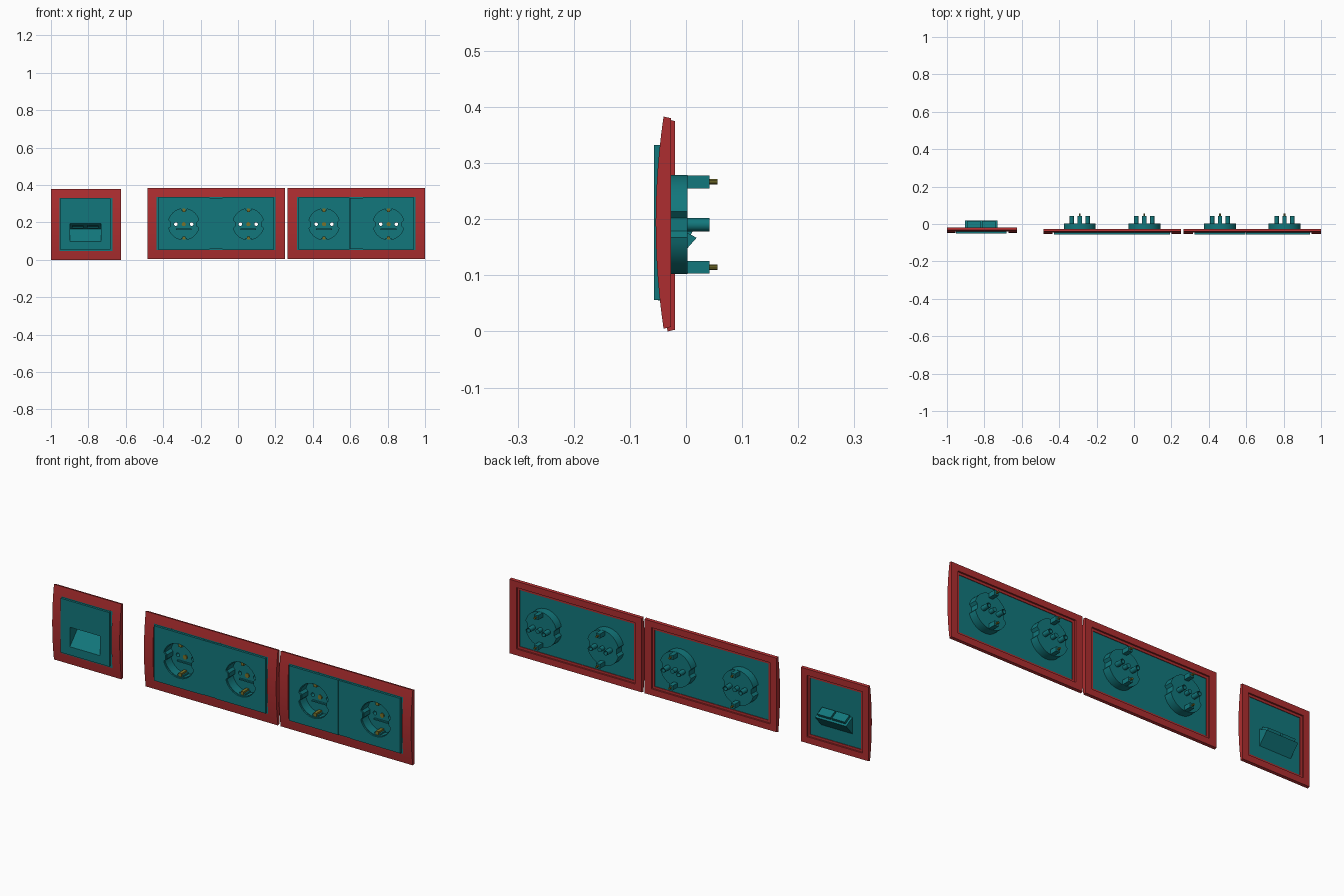
import bpy, bmesh, math
from mathutils import Matrix, Vector

if "Cube" in bpy.data.objects:
    bpy.data.objects.remove(bpy.data.objects["Cube"])


def material(name, rgb):
    m = bpy.data.materials.new(name)
    m.use_nodes = True
    m.diffuse_color = (*rgb, 1)
    m.node_tree.nodes["Principled BSDF"].inputs["Base Color"].default_value = (*rgb, 1)
    return m


RED = material("red frame", (0.42, 0.027, 0.029))
TEAL = material("teal plastic", (0.006, 0.185, 0.2))
BRASS = material("dull brass", (0.19, 0.17, 0.025))
made = []


def prism(name, pts, lo, hi, mat, axis="y"):
    """Extrude an outline: (x, z) along y, or (y, z) along x."""
    bm = bmesh.new()
    place = (lambda a, b, t: (a, t, b)) if axis == "y" else (lambda a, b, t: (t, a, b))
    ends = [[bm.verts.new(place(a, b, t)) for a, b in pts] for t in (lo, hi)]
    n = len(pts)
    for ring in ends:
        bm.faces.new(ring)
    for i in range(n):
        j = (i + 1) % n
        bm.faces.new((ends[0][i], ends[0][j], ends[1][j], ends[1][i]))
    bmesh.ops.recalc_face_normals(bm, faces=bm.faces)
    me = bpy.data.meshes.new(name)
    bm.to_mesh(me)
    bm.free()
    me.materials.append(mat)
    ob = bpy.data.objects.new(name, me)
    bpy.context.collection.objects.link(ob)
    made.append(ob)
    return ob


def rect(cx, cz, hx, hz):
    return [(cx - hx, cz - hz), (cx + hx, cz - hz), (cx + hx, cz + hz), (cx - hx, cz + hz)]


def circle(cx, cz, r, n=20):
    return [(cx + r * math.cos(2 * math.pi * i / n), cz + r * math.sin(2 * math.pi * i / n))
            for i in range(n)]


def cut(ob, *cutters):
    for c in cutters:
        mod = ob.modifiers.new("cut", "BOOLEAN")
        mod.operation, mod.solver, mod.object = "DIFFERENCE", "EXACT", c
    deps = bpy.context.evaluated_depsgraph_get()
    me = bpy.data.meshes.new_from_object(ob.evaluated_get(deps))
    ob.modifiers.clear()
    ob.data = me
    for c in cutters:
        made.remove(c)
        bpy.data.objects.remove(c)


def frame(name, cx, cz, hx, open_x, open_z, dy):
    """Bowed frame with an opening and a stepped back."""
    hz = 0.189
    back = -0.027 + dy
    front = []
    for i in range(13):
        t = -1 + i / 6
        front.append((-0.054 + 0.014 * t * t + dy, cz + t * hz))
    pts = [(back, cz - hz + 0.003)] + front + [(back, cz + hz - 0.003)]
    ob = prism(name, pts, cx - hx, cx + hx, RED, "x")
    cut(ob,
        prism("opening", rect(cx, cz, open_x, open_z), -0.1, 0.1, RED),
        prism("step", rect(cx, cz, open_x + 0.012, open_z + 0.012), back - 0.008, 0.1, RED))


def well_outline(cx, cz, r):
    """Circle with a guide notch pressed in at each side."""
    pts = []
    for x, z in circle(0, 0, r, 48):
        if abs(z) < 0.014:
            x = math.copysign(r - 0.014, x)
        pts.append((cx + x, cz + z))
    return pts


WELL_Z = 0.1905


def socket(side, cx):
    # cup with floor and through holes
    cup = prism(side + "_cup", well_outline(cx, WELL_Z, 0.0885), -0.05, 0.003, TEAL)
    cut(cup, prism("hollow", well_outline(cx, WELL_Z, 0.083), -0.1, -0.003, TEAL),
        *[prism("hole", circle(cx + s * 0.042, WELL_Z, 0.0095), -0.02, 0.06, TEAL) for s in (-1, 1)])
    # pin sleeves
    for s in (-1, 1):
        lug = prism(side + "_pin_sleeve", circle(cx + s * 0.042, WELL_Z, 0.012), 0.002, 0.042, TEAL)
        cut(lug, prism("hole", circle(cx + s * 0.042, WELL_Z, 0.0095), -0.02, 0.06, TEAL))
    # earth contacts with their terminals
    for s in (-1, 1):
        z = WELL_Z + s * 0.076
        prism(side + "_terminal_block", rect(cx, z, 0.011, 0.0113), 0.002, 0.042, TEAL)
        prism(side + "_terminal_tip", circle(cx, z, 0.005, 10), 0.042, 0.056, BRASS)
        prism(side + "_earth_clip", rect(cx, z, 0.008, 0.011), -0.045, -0.002, BRASS)
        prism(side + "_clip_housing", rect(cx, z + s * 0.003, 0.016, 0.005), -0.042, -0.002, TEAL)
    # centre screw and floor rib
    prism(side + "_screw_boss", circle(cx, WELL_Z, 0.011), 0.002, 0.03, TEAL)
    prism(side + "_screw", circle(cx, WELL_Z, 0.011), -0.008, -0.002, BRASS)
    prism(side + "_floor_rib", rect(cx, WELL_Z - 0.027, 0.042, 0.003), -0.012, -0.002, TEAL)


# two double socket units
for unit, cx in (("middle", -0.1175), ("left", 0.6325)):
    cz = 0.194
    frame(unit + "_frame", cx, cz, 0.3675, 0.3175, 0.142, 0)
    centres = [cx - 0.1725, cx + 0.1725]
    base = prism(unit + "_base_plate", rect(cx, cz, 0.318, 0.1425), -0.046, -0.038, TEAL)
    cut(base, *[prism("well", well_outline(x, WELL_Z, 0.086), -0.1, 0.1, TEAL) for x in centres])
    prism(unit + "_filler_plate", rect(cx, cz, 0.0345, 0.137), -0.0555, -0.044, TEAL)
    for n, x in enumerate(centres):
        side = unit + ("_right", "_left")[n]
        plate = prism(side + "_cover", rect(x, cz, 0.137, 0.138), -0.057, -0.044, TEAL)
        cut(plate, prism("well", well_outline(x, WELL_Z, 0.086), -0.1, 0.1, TEAL))
        socket(side, x)

# single data outlet
cx, cz, dy = -0.8125, 0.189, 0.007
frame("right_frame", cx, cz, 0.1875, 0.142, 0.142, dy)
jx = cx - 0.004
groove = [(-0.062, 0.0834), (0.01, 0.165), (-0.062, 0.201)]
shell = [(-0.042, 0.098), (0.019, 0.167), (-0.042, 0.1985)]
for name, pts, lo, hi in (("right_base_plate", rect(cx, cz, 0.1425, 0.1425), -0.039, -0.031),
                          ("right_cover", rect(cx - 0.003, cz + 0.002, 0.135, 0.136), -0.05, -0.037)):
    cut(prism(name, pts, lo, hi, TEAL),
        prism("groove", groove, jx - 0.083, jx + 0.083, TEAL, "x"))


def tilted(y, z, hy, hz):
    """Rectangle lying along the sloped roof of the outlet."""
    rot = Matrix.Rotation(math.atan2(-0.036, 0.072), 2)
    return [Vector((y, z)) + rot @ Vector(p) for p in rect(0, 0, hy, hz)]


hood = prism("outlet_hood", shell, jx - 0.087, jx + 0.087, TEAL, "x")
cut(hood, prism("groove", groove, jx - 0.083, jx + 0.083, TEAL, "x"),
    *[prism("jack_hole", tilted(-0.013, 0.18, 0.014, 0.01), jx + s * 0.04 - 0.028,
            jx + s * 0.04 + 0.028, TEAL, "x") for s in (-1, 1)])
for s in (-1, 1):
    prism("jack", tilted(-0.008, 0.1878, 0.022, 0.007), jx + s * 0.04 - 0.036,
          jx + s * 0.04 + 0.036, TEAL, "x")

# smooth curves, crisp edges
bpy.ops.object.select_all(action="DESELECT")
for ob in made:
    ob.select_set(True)
bpy.context.view_layer.objects.active = made[0]
bpy.ops.object.shade_smooth_by_angle(angle=math.radians(25))
